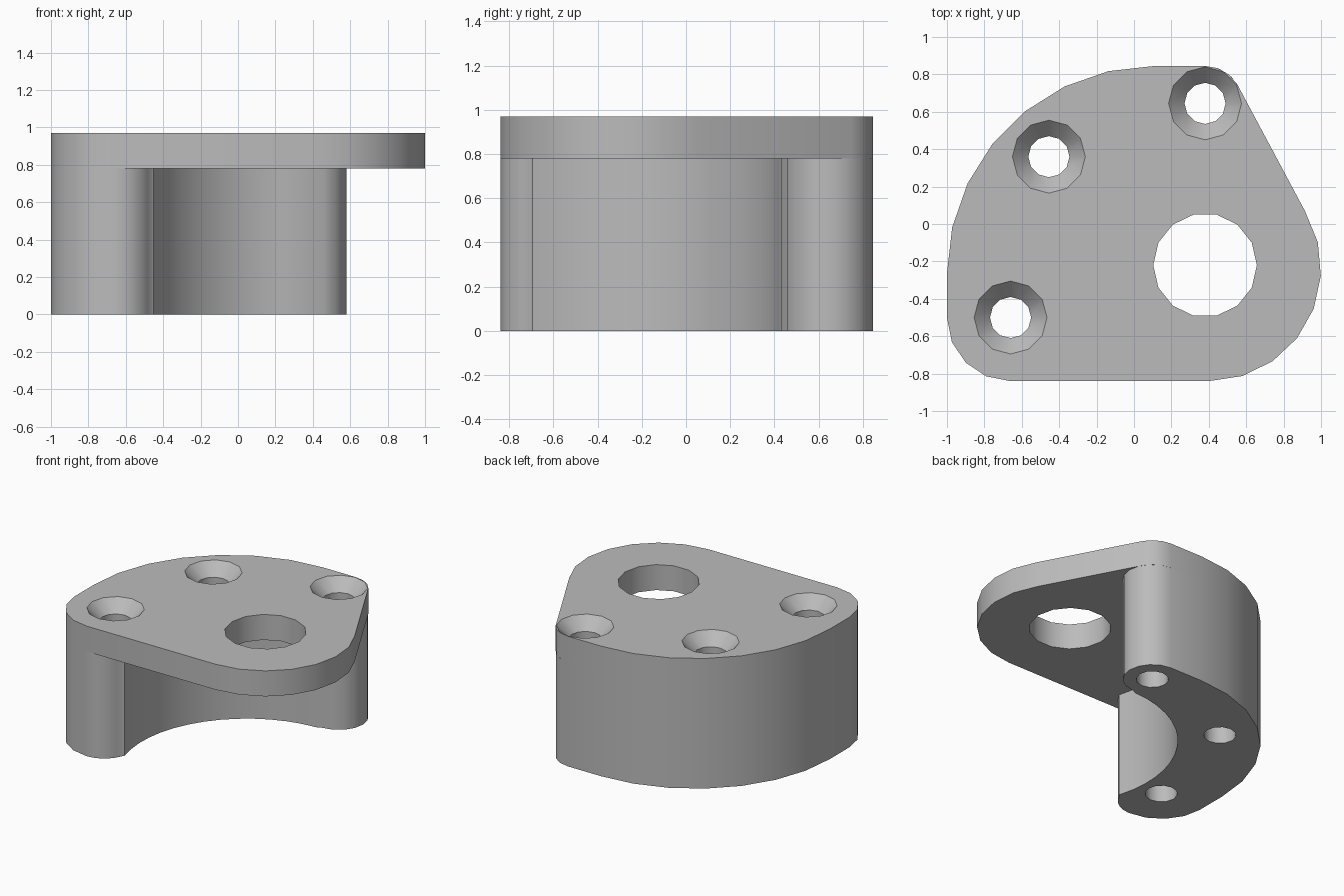
import bpy, bmesh
from math import sin, cos, pi, radians

cube = bpy.data.objects.get("Cube")
if cube:
    bpy.data.objects.remove(cube, do_unlink=True)

TOP, LEDGE = 0.97, 0.78
SCREWS = [(0.38, 0.645), (-0.455, 0.36), (-0.66, -0.5)]

grey = bpy.data.materials.new("plain grey")
grey.use_nodes = True
grey.diffuse_color = (0.5, 0.5, 0.5, 1)
grey.node_tree.nodes["Principled BSDF"].inputs["Base Color"].default_value = (0.5, 0.5, 0.5, 1)


def arc(cx, cy, r, start, end, steps):
    angles = [radians(start + (end - start) * i / steps) for i in range(steps + 1)]
    return [(cx + r * cos(a), cy + r * sin(a)) for a in angles]


def loft(name, rings):
    """Capped solid through stacked rings of (outline, height)."""
    bm = bmesh.new()
    loops = [[bm.verts.new((x, y, z)) for x, y in pts] for pts, z in rings]
    n = len(loops[0])
    for low, high in zip(loops, loops[1:]):
        for i in range(n):
            j = (i + 1) % n
            bm.faces.new((low[i], low[j], high[j], high[i]))
    bm.faces.new(loops[0][::-1])
    bm.faces.new(loops[-1])
    bmesh.ops.recalc_face_normals(bm, faces=bm.faces)
    mesh = bpy.data.meshes.new(name)
    bm.to_mesh(mesh)
    bm.free()
    mesh.materials.append(grey)
    obj = bpy.data.objects.new(name, mesh)
    bpy.context.collection.objects.link(obj)
    return obj


def ring(x, y, r, sides):
    return arc(x, y, r, 0, 360, sides)[:-1]


# Shared edges: long curved back and rounded front right corner
back = arc(0.11, -0.265, 1.11, 90, 180, 7)
corner = arc(-0.66, -0.5, 0.34, 180, 270, 4)

# Top plate
plate_outline = (arc(0.4, -0.24, 0.6, -90, 31, 7)
                 + arc(0.38, 0.645, 0.2, 31, 90, 3) + back + corner)
plate = loft("top_plate", [(plate_outline, LEDGE), (plate_outline, TOP)])

# Curved supporting wall with a concave inner face
wall_outline = (arc(0.38, 0.645, 0.2, -90, 90, 8) + back + corner
                + arc(-0.66, -0.63, 0.21, -75, -20, 4)
                + arc(0.38, -0.44, 0.87, 197, 92, 14))
wall = loft("curved_wall", [(wall_outline, 0), (wall_outline, LEDGE)])

# Cutters: large bore and countersunk screw holes
bore = ring(0.38, -0.22, 0.277, 14)
cutters = [loft("bore_cutter", [(bore, LEDGE - 0.2), (bore, TOP + 0.1)])]
for x, y in SCREWS:
    hole, rim = ring(x, y, 0.11, 12), ring(x, y, 0.195, 12)
    cutters.append(loft("screw_cutter", [(hole, -0.1), (hole, TOP - 0.09),
                                         (rim, TOP), (rim, TOP + 0.1)]))

for part in (plate, wall):
    for cutter in cutters if part is plate else cutters[1:]:
        mod = part.modifiers.new("hole", "BOOLEAN")
        mod.operation, mod.solver, mod.object = "DIFFERENCE", "EXACT", cutter

# Keep the cut result and drop the cutters
bpy.context.view_layer.update()
graph = bpy.context.evaluated_depsgraph_get()
results = [bpy.data.meshes.new_from_object(p.evaluated_get(graph)) for p in (plate, wall)]
for part, mesh in zip((plate, wall), results):
    part.modifiers.clear()
    part.data = mesh
for cutter in cutters:
    bpy.data.objects.remove(cutter, do_unlink=True)

# Smooth curved sides, keep rims sharp
bpy.ops.object.select_all(action="DESELECT")
for part in (plate, wall):
    part.select_set(True)
bpy.context.view_layer.objects.active = plate
bpy.ops.object.shade_smooth_by_angle(angle=radians(35))
